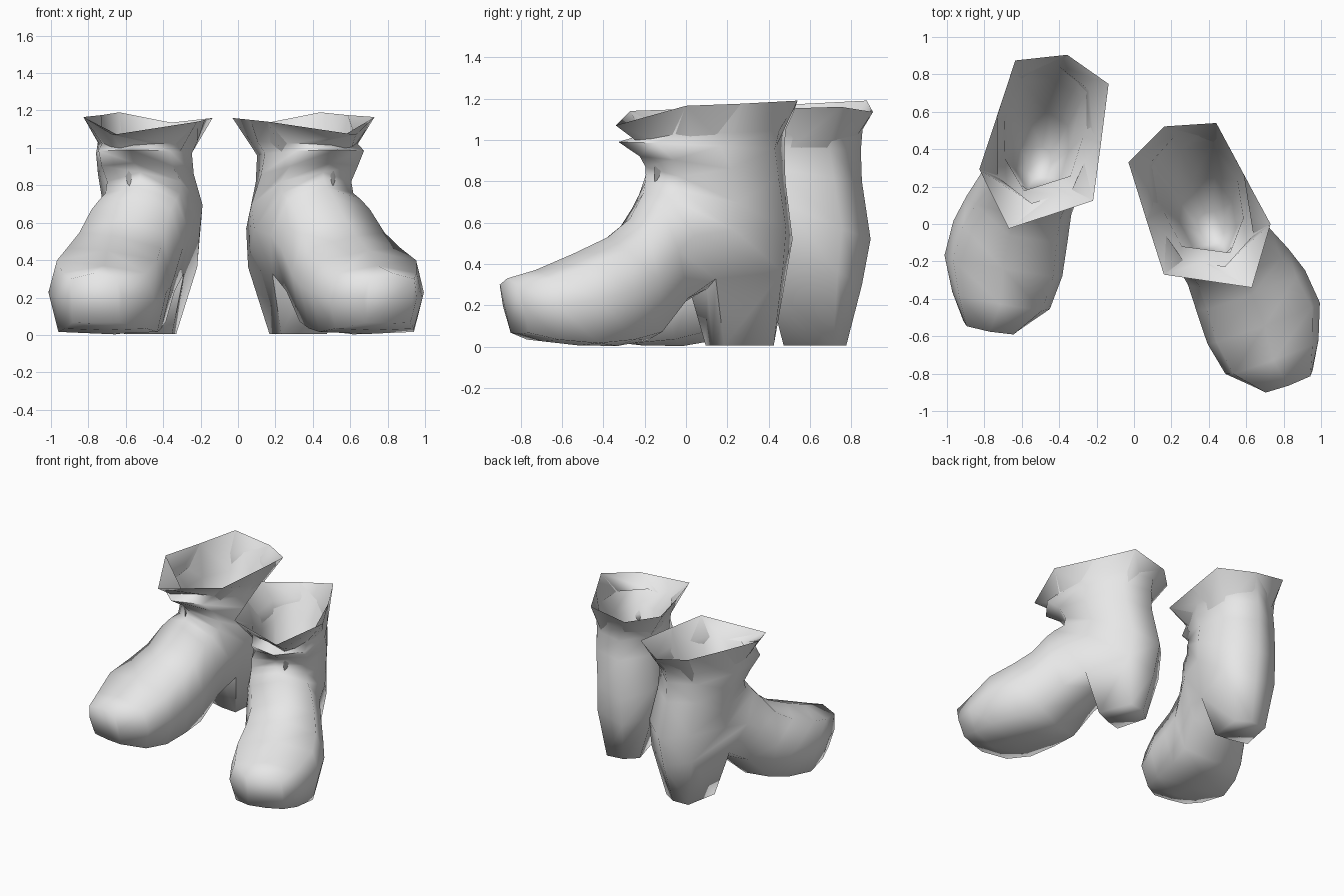
import bpy, bmesh, math
from mathutils import Matrix, Vector

if "Cube" in bpy.data.objects:
    bpy.data.objects.remove(bpy.data.objects["Cube"], do_unlink=True)

grey = bpy.data.materials.new("plain light grey")
grey.use_nodes = True
COLOUR = (0.8, 0.8, 0.8, 1)
grey.diffuse_color = COLOUR
grey.node_tree.nodes["Principled BSDF"].inputs["Base Color"].default_value = COLOUR


def section(yb, zb, yf, zf, w, c, flat):
    """Eight-sided ring from a back/sole point to a front/top point."""
    mid = Vector((c, (yb + yf) / 2, (zb + zf) / 2))
    half = Vector((0, (yb - yf) / 2, (zb - zf) / 2))
    bx, bh = 0.74 + 0.10 * flat, 0.72 + 0.23 * flat
    fx, fh = 0.74 + 0.11 * flat, 0.72 + 0.05 * flat
    shape = [(1, 0), (bx, bh), (0, 1), (-bx, bh),
             (-1, 0), (-fx, -fh), (0, -1), (fx, -fh)]
    return [mid + Vector((a * w, 0, 0)) + half * b for a, b in shape]


# Foot and shaft: back y, back z, front y, front z, half width, side shift, flatness
rings = [section(*s) for s in (
    (-1.03, 0.06, -1.095, 0.33, 0.15, 0.10, 1),
    (-0.90, 0.025, -0.94, 0.37, 0.265, 0.07, 1),
    (-0.72, 0.005, -0.75, 0.45, 0.32, 0.09, 1),
    (-0.52, 0.003, -0.57, 0.53, 0.31, 0.085, 0.7),
    (-0.36, 0.03, -0.45, 0.62, 0.285, 0.065, 0.6),
    (-0.20, 0.19, -0.37, 0.74, 0.27, 0.03, 0.5),
    (-0.03, 0.28, -0.35, 0.79, 0.265, 0.0, 0.4),
    (0.375, 0.30, -0.34, 0.83, 0.265, -0.015, 0.2),
    (0.418, 0.52, -0.34, 0.87, 0.27, -0.02, 0),
    (0.37, 0.80, -0.38, 0.92, 0.26, 0.01, 0),
    (0.365, 0.95, -0.49, 0.99, 0.26, 0.01, 0),
    (0.375, 1.05, -0.38, 1.02, 0.27, 0.0, 0))]

# Flared, uneven rim
rings.append([Vector(p) for p in (
    (0.262, 0.05, 1.175), (0.218, 0.357, 1.19), (-0.05, 0.435, 1.135),
    (-0.295, 0.32, 1.16), (-0.31, 0.0, 1.15), (-0.322, -0.309, 1.14),
    (0.096, -0.535, 1.07), (0.306, -0.25, 1.165))])

# Lining: narrows below the rim, then slopes forward into the foot
throat = [Vector((x, y, 0.93)) for x, y in (
    (0.22, 0.03), (0.158, 0.25), (-0.01, 0.29), (-0.17, 0.22),
    (-0.21, 0.02), (-0.18, -0.20), (0.05, -0.32), (0.18, -0.17))]
rings.append(throat)
for size, shift, z in ((0.7, -0.09, 0.58), (0.3, -0.16, 0.40)):
    rings.append([Vector((p.x * size, p.y * size + shift, z)) for p in throat])

# The heel grows down from the underside between these two rings
HEEL_ROW = 6
heel_base = [Vector((x, y, 0.005)) for x, y in (
    (0.13, 0.01), (0, 0), (-0.13, 0.01), (-0.11, 0.25), (0, 0.295), (0.125, 0.268))]


def boot(name, location, turn, mirror):
    """Skin the rings, add the heel and put the boot in place."""
    bm = bmesh.new()
    loops = [[bm.verts.new(p) for p in ring] for ring in rings]
    for row, (r0, r1) in enumerate(zip(loops, loops[1:])):
        for i in range(8):
            if row == HEEL_ROW and i in (1, 2):
                continue
            j = (i + 1) % 8
            bm.faces.new((r0[i], r0[j], r1[j], r1[i]))
    bm.faces.new(loops[0])
    bm.faces.new(loops[-1])
    # Block heel
    front, back = loops[HEEL_ROW], loops[HEEL_ROW + 1]
    top = front[1:4] + back[3:0:-1]
    base = [bm.verts.new(p) for p in heel_base]
    for i in range(6):
        j = (i + 1) % 6
        bm.faces.new((top[i], top[j], base[j], base[i]))
    bm.faces.new(base)
    if mirror:
        bm.transform(Matrix.Scale(-1, 4, Vector((1, 0, 0))))
    bmesh.ops.recalc_face_normals(bm, faces=bm.faces)
    mesh = bpy.data.meshes.new(name)
    bm.to_mesh(mesh)
    bm.free()
    mesh.materials.append(grey)
    ob = bpy.data.objects.new(name, mesh)
    bpy.context.collection.objects.link(ob)
    ob.location = location
    ob.rotation_euler.z = math.radians(turn)
    bpy.ops.object.select_all(action='DESELECT')
    ob.select_set(True)
    bpy.context.view_layer.objects.active = ob
    bpy.ops.object.shade_smooth_by_angle(angle=math.radians(85))


# The pair: the second boot is mirrored and turned out less
boot("left_boot", (0.357, 0.13, 0), 20, False)
boot("right_boot", (-0.482, 0.485, 0), -10, True)
